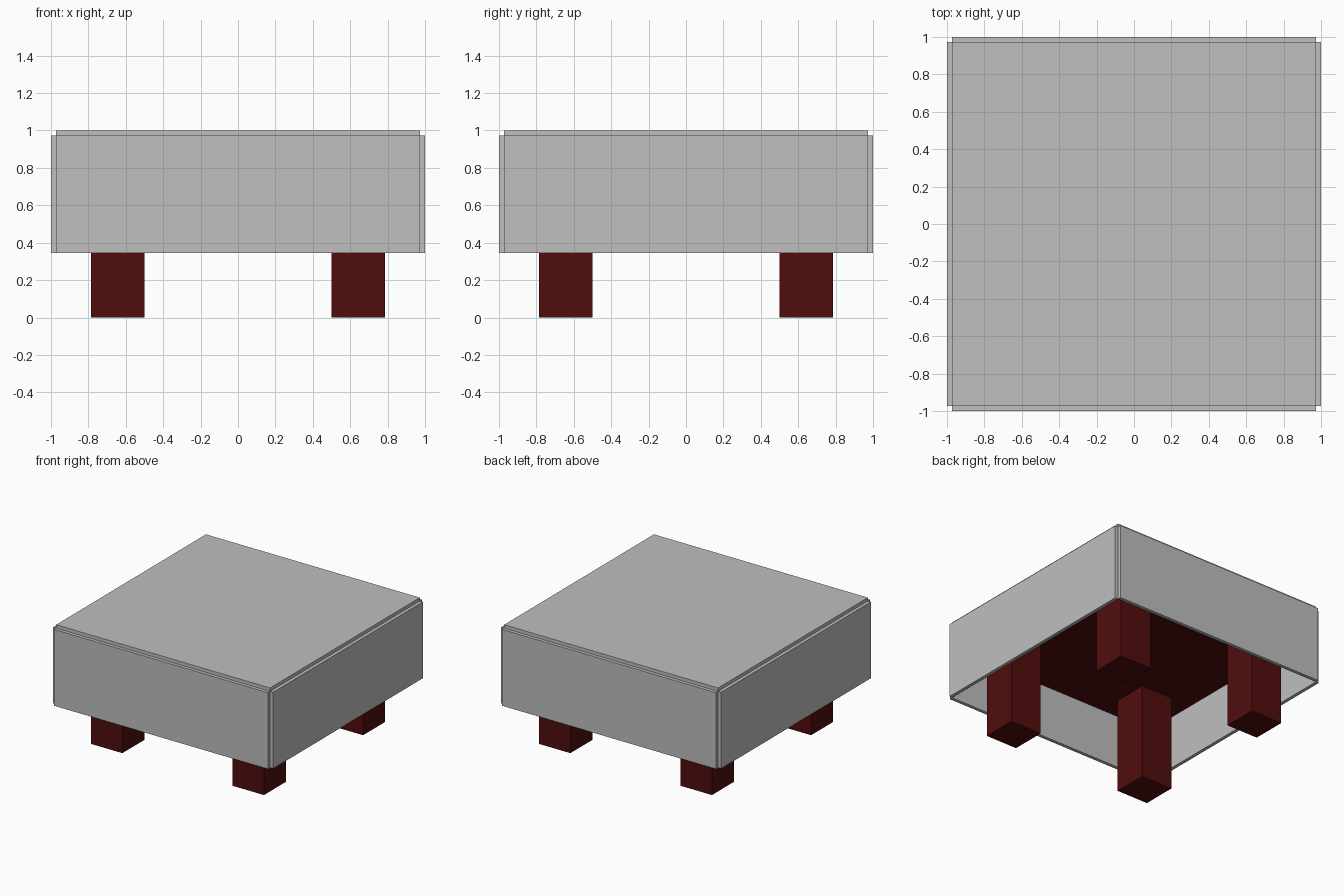
import bpy

cube = bpy.data.objects.get("Cube")
if cube:
    bpy.data.objects.remove(cube, do_unlink=True)


def material(name, rgb):
    m = bpy.data.materials.new(name)
    m.use_nodes = True
    m.diffuse_color = (*rgb, 1)
    m.node_tree.nodes["Principled BSDF"].inputs["Base Color"].default_value = (*rgb, 1)
    return m


def box(name, lo, hi, mat):
    """Axis-aligned box between two corners."""
    centre = [(a + b) / 2 for a, b in zip(lo, hi)]
    bpy.ops.mesh.primitive_cube_add(size=1, location=centre)
    ob = bpy.context.object
    ob.name = name
    ob.scale = [b - a for a, b in zip(lo, hi)]
    bpy.ops.object.transform_apply(location=False, rotation=False, scale=True)
    ob.data.materials.append(mat)
    return ob


cloth = material("grey cloth", (0.52, 0.52, 0.52))
wood = material("dark red wood", (0.082, 0.004, 0.004))

INNER, OUTER = 0.972, 1.0      # inside and outside of the hanging cloth
HEM, RIM, TOP = 0.345, 0.972, 1.0
UNDERSIDE = 0.785              # underside of the wooden top

# Wooden table top, hidden under the cloth
box("table_top", (-INNER, -INNER, UNDERSIDE), (INNER, INNER, RIM), wood)

# Four square legs
for y_name, sy in (("front", -1), ("back", 1)):
    for x_name, sx in (("right", -1), ("left", 1)):
        xs = sorted((sx * 0.5, sx * 0.787))
        ys = sorted((sy * 0.5, sy * 0.787))
        box(f"{y_name}_{x_name}_leg", (xs[0], ys[0], 0), (xs[1], ys[1], UNDERSIDE), wood)

# Cloth sheet on top
box("cloth_top", (-INNER, -INNER, RIM), (INNER, INNER, TOP), cloth)

# Cloth panels hanging on the four sides, leaving notched corners
for name, s in (("right", -1), ("left", 1)):
    xs = sorted((s * INNER, s * OUTER))
    box(f"{name}_cloth_panel", (xs[0], -INNER, HEM), (xs[1], INNER, RIM), cloth)
for name, s in (("front", -1), ("back", 1)):
    ys = sorted((s * INNER, s * OUTER))
    box(f"{name}_cloth_panel", (-INNER, ys[0], HEM), (INNER, ys[1], RIM), cloth)
